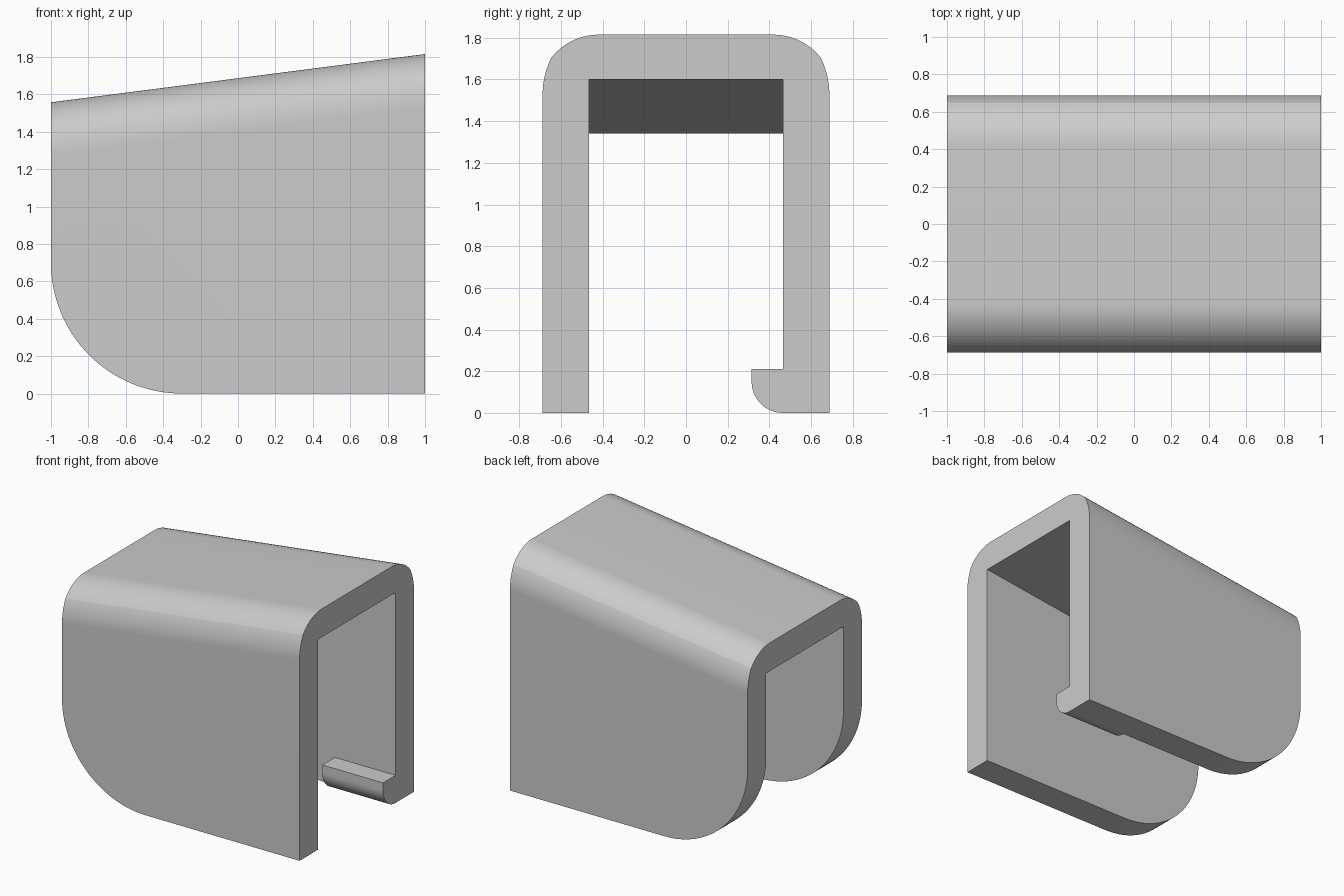
import bpy, bmesh
from math import radians, sin, cos

if "Cube" in bpy.data.objects:
    bpy.data.objects.remove(bpy.data.objects["Cube"])

TOP, HALF, INNER, CEILING = 1.815, 0.688, 0.465, 1.60
SLOPE = 0.129            # fall of the roof per unit towards -x

grey = bpy.data.materials.new("plain_grey")
grey.use_nodes = True
grey.diffuse_color = (0.6, 0.6, 0.6, 1)
grey.node_tree.nodes["Principled BSDF"].inputs["Base Color"].default_value = (0.6, 0.6, 0.6, 1)


def arc(cx, cz, r, start, end, n=16):
    """Points on a circle, angles in degrees."""
    angles = [radians(start + (end - start) * i / n) for i in range(n + 1)]
    return [(cx + r * cos(a), cz + r * sin(a)) for a in angles]


def prism(name, outline, place, lo, hi):
    """Join a 2D outline at depths lo and hi; place maps (u, v, depth) to 3D."""
    bm = bmesh.new()
    near = [bm.verts.new(place(u, v, lo)) for u, v in outline]
    far = [bm.verts.new(place(u, v, hi)) for u, v in outline]
    bm.faces.new(near)
    bm.faces.new(far[::-1])
    for i in range(len(outline)):
        bm.faces.new((near[i - 1], near[i], far[i], far[i - 1]))
    bmesh.ops.recalc_face_normals(bm, faces=bm.faces)
    mesh = bpy.data.meshes.new(name)
    bm.to_mesh(mesh)
    bm.free()
    obj = bpy.data.objects.new(name, mesh)
    bpy.context.collection.objects.link(obj)
    mesh.materials.append(grey)
    return obj


def select(obj):
    bpy.ops.object.select_all(action="DESELECT")
    obj.select_set(True)
    bpy.context.view_layer.objects.active = obj


def sloped(y, z, x):
    """Roof points follow the slope, the feet stay level."""
    return (x, y, z + SLOPE * (x - 1) if z > 0 else z)


# Channel section: two shoulder arcs per side, thick walls, open below
shoulder = (arc(HALF - 0.385, 1.53, 0.385, 0, 27) +
            arc(0.42, TOP - 0.287, 0.287, 38, 90)[1:])
half = [(INNER, CEILING), (INNER, -0.2), (HALF, -0.2)] + shoulder
section = half + [(-y, z) for y, z in reversed(half)]
channel = prism("channel_cover", section, sloped, -1.2, 1.2)

# Side outline with the big rounded lower corner trims the channel
side = [(1, 0), (1, 2.2), (-1, 2.2)] + arc(-0.3, 0.7, 0.7, 180, 270, 32)
trim = prism("side_trim", side, lambda u, v, d: (u, d, v), -1, 1)
trim.hide_render = True
select(channel)
cut = channel.modifiers.new("trim", "BOOLEAN")
cut.operation, cut.solver, cut.object = "INTERSECT", "EXACT", trim
bpy.ops.object.modifier_apply(modifier=cut.name)
bpy.data.objects.remove(trim)

# Short retaining lip inside the back wall
lip = [(INNER, 0), (INNER, 0.21), (0.315, 0.21)] + arc(INNER, 0.15, 0.15, 180, 270)[:-1]
hook = prism("retaining_lip", lip, lambda y, z, x: (x, y, z), 0.49, 1)

for obj in (channel, hook):
    select(obj)
    bpy.ops.object.shade_smooth_by_angle(angle=radians(8))
